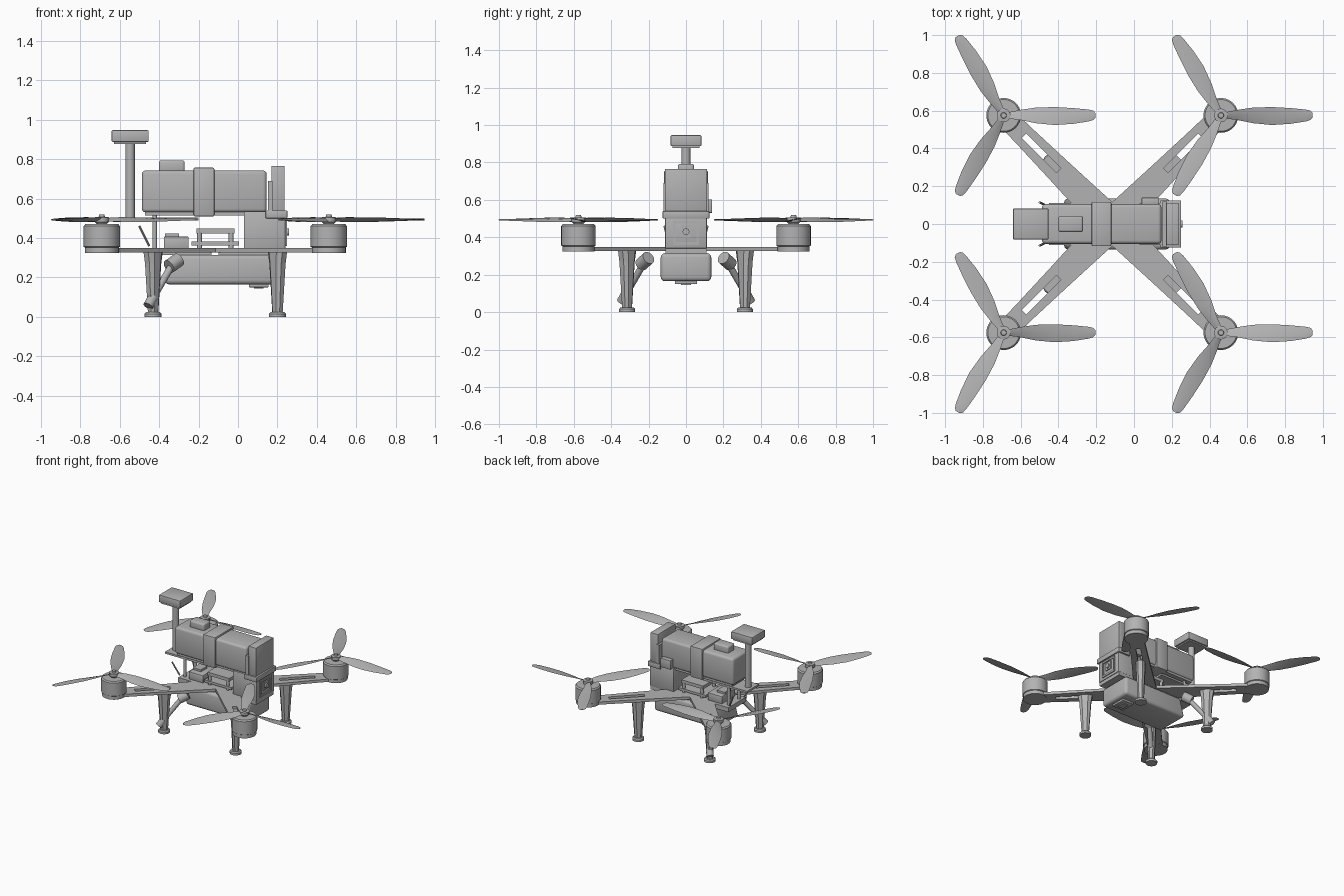
import bpy, bmesh, math
from mathutils import Vector, Matrix

if "Cube" in bpy.data.objects:
    bpy.data.objects.remove(bpy.data.objects["Cube"])

grey = bpy.data.materials.new("plain_grey")
grey.use_nodes = True
COLOUR = (0.45, 0.45, 0.45, 1)
grey.diffuse_color = COLOUR
grey.node_tree.nodes["Principled BSDF"].inputs["Base Color"].default_value = COLOUR

CX = -0.115      # centre of the crossed arms
SPAN = 0.575     # motor offset along x and y
CORNERS = [(sx, sy) for sx in (-1, 1) for sy in (-1, 1)]


def finish(name, bm, smooth=False):
    bmesh.ops.recalc_face_normals(bm, faces=bm.faces)
    mesh = bpy.data.meshes.new(name)
    bm.to_mesh(mesh)
    bm.free()
    mesh.materials.append(grey)
    obj = bpy.data.objects.new(name, mesh)
    bpy.context.collection.objects.link(obj)
    if smooth:
        bpy.ops.object.select_all(action='DESELECT')
        obj.select_set(True)
        bpy.context.view_layer.objects.active = obj
        bpy.ops.object.shade_smooth_by_angle(angle=math.radians(35))
    return obj


def box(name, x, y, z, bevel=0, segments=2):
    """Box from (min, max) pairs, with optional rounded edges."""
    bm = bmesh.new()
    bmesh.ops.create_cube(bm, size=1)
    for v in bm.verts:
        v.co = Vector([(a + b) / 2 + c * (b - a) for (a, b), c in zip((x, y, z), v.co)])
    if bevel:
        bmesh.ops.bevel(bm, geom=bm.edges[:], offset=bevel, segments=segments,
                        profile=0.5, affect='EDGES')
    return finish(name, bm, bool(bevel))


def rod(name, start, end, r1, r2=None, sides=24):
    """Cylinder or cone between two points."""
    a, b = Vector(start), Vector(end)
    bm = bmesh.new()
    turn = (b - a).to_track_quat('Z', 'Y').to_matrix().to_4x4()
    bmesh.ops.create_cone(bm, cap_ends=True, segments=sides, radius1=r1,
                          radius2=r1 if r2 is None else r2, depth=(b - a).length,
                          matrix=Matrix.Translation((a + b) / 2) @ turn)
    return finish(name, bm, True)


def lathe(name, centre, profile, sides=40):
    """Closed turned shape from (radius, height) points."""
    bm = bmesh.new()
    rings = [[bm.verts.new((centre[0] + r * math.cos(math.tau * i / sides),
                            centre[1] + r * math.sin(math.tau * i / sides), z))
              for i in range(sides)] for r, z in profile]
    for lo, hi in zip(rings, rings[1:]):
        for i in range(sides):
            j = (i + 1) % sides
            bm.faces.new((lo[i], lo[j], hi[j], hi[i]))
    bm.faces.new(rings[0])
    bm.faces.new(rings[-1])
    return finish(name, bm, True)


def arm(name, sx, sy):
    """Tapered arm plate with a long slot, laid out along the diagonal."""
    along = Vector((sx, sy, 0)).normalized()
    side = Vector((-along.y, along.x, 0))
    stations = [(0.02, 0.085), (0.4, 0.068), (0.66, 0.058), (0.8, 0.055)]
    slot = 0.017
    bm = bmesh.new()
    grid = [[bm.verts.new(Vector((CX, 0, 0.327)) + along * d + side * s)
             for s in (-w, -slot, slot, w)] for d, w in stations]
    for i in range(3):
        for j in range(3):
            if (i, j) != (1, 1):
                bm.faces.new((grid[i][j], grid[i + 1][j], grid[i + 1][j + 1], grid[i][j + 1]))
    top = bmesh.ops.extrude_face_region(bm, geom=bm.faces[:])["geom"]
    bmesh.ops.translate(bm, vec=(0, 0, 0.022),
                        verts=[v for v in top if isinstance(v, bmesh.types.BMVert)])
    finish(name, bm)


def propeller(name, x, y, spin):
    """Three twisted blades: (distance, lead edge, trail edge, pitch)."""
    sections = [(0.02, 0.018, -0.018, 0.5), (0.09, 0.032, -0.027, 0.4),
                (0.17, 0.043, -0.043, 0.28), (0.27, 0.045, -0.052, 0.2),
                (0.37, 0.039, -0.045, 0.15), (0.45, 0.031, -0.032, 0.11),
                (0.475, 0.025, -0.024, 0.1), (0.486, 0.012, -0.012, 0.1)]
    bm = bmesh.new()
    for k in range(3):
        rot = Matrix.Rotation(math.tau * k / 3, 3, 'Z')
        loops = []
        for d, lead, trail, pitch in sections:
            mid = (lead + trail) / 2
            ring = [(lead, 0), (mid, 0.005), (trail, 0), (mid, -0.003)]
            loops.append([bm.verts.new(rot @ Vector((d, s * math.cos(pitch),
                          s * math.sin(pitch) * spin + h)) + Vector((x, y, 0.493)))
                          for s, h in ring])
        for lo, hi in zip(loops, loops[1:]):
            for i in range(4):
                j = (i + 1) % 4
                bm.faces.new((lo[i], lo[j], hi[j], hi[i]))
        bm.faces.new(loops[0])
        bm.faces.new(loops[-1])
    finish(name, bm, True)


def leg(name, x, y, angle):
    """Tapered leg with a chamfered section turned along its arm."""
    rot = Matrix.Rotation(angle, 3, 'Z')
    bm = bmesh.new()
    rings = []
    for z, a, b in ((0.018, 0.026, 0.022), (0.27, 0.042, 0.032), (0.33, 0.052, 0.034)):
        pts = [(a, b * 0.5), (a * 0.5, b), (-a * 0.5, b), (-a, b * 0.5),
               (-a, -b * 0.5), (-a * 0.5, -b), (a * 0.5, -b), (a, -b * 0.5)]
        rings.append([bm.verts.new(rot @ Vector((p, q, 0)) + Vector((x, y, z))) for p, q in pts])
    for lo, hi in zip(rings, rings[1:]):
        for i in range(8):
            j = (i + 1) % 8
            bm.faces.new((lo[i], lo[j], hi[j], hi[i]))
    bm.faces.new(rings[0])
    bm.faces.new(rings[-1])
    finish(name, bm)


# Arms, motors, propellers and legs at each corner
for sx, sy in CORNERS:
    tag = ("front" if sy < 0 else "back") + ("_left" if sx > 0 else "_right")
    mx, my = CX + sx * SPAN, sy * SPAN
    arm("arm_" + tag, sx, sy)
    lathe("motor_" + tag, (mx, my), [(0.086, 0.325), (0.086, 0.352), (0.092, 0.356),
                                     (0.092, 0.46), (0.084, 0.47), (0.02, 0.471)])
    lathe("hub_" + tag, (mx, my), [(0.015, 0.46), (0.036, 0.482), (0.036, 0.505),
                                   (0.016, 0.507), (0.014, 0.518)], 24)
    propeller("propeller_" + tag, mx, my, sx * sy)
    lx, ly = CX + sx * 0.315, sy * 0.315
    leg("leg_" + tag, lx, ly, math.atan2(sy, sx))
    lathe("foot_" + tag, (lx, ly), [(0.043, 0), (0.043, 0.016), (0.036, 0.024)], 24)

# Slanted antennas beside the rear legs, and thin whips above them
for sy in (-1, 1):
    rod("antenna_mount", (-0.3, sy * 0.2, 0.29), (-0.35, sy * 0.24, 0.255), 0.036)
    rod("antenna_rod", (-0.33, sy * 0.22, 0.27), (-0.435, sy * 0.325, 0.09), 0.018)
    rod("antenna_tip", (-0.43, sy * 0.32, 0.1), (-0.455, sy * 0.345, 0.055), 0.026)
    rod("whip_antenna", (-0.45, sy * 0.09, 0.36), (-0.5, sy * 0.115, 0.46), 0.006, sides=8)

# Lower pod: a hull with drawn-in lower ends, and its camera window
pod = box("lower_pod", (-0.37, 0.19), (-0.135, 0.135), (0.165, 0.315), 0.022, 3)
for v in pod.data.vertices:
    if v.co.x < 0 and v.co.z > 0.25:
        v.co.x += 0.03
box("pod_camera", (0.055, 0.155), (-0.06, 0.06), (0.15, 0.17), 0.004)
box("pod_lens", (0.08, 0.13), (-0.028, 0.028), (0.144, 0.151))

# Centre decks
box("lower_deck_rear", (-0.45, -0.135), (-0.11, 0.11), (0.313, 0.349))
box("lower_deck_front", (-0.1, 0.235), (-0.11, 0.11), (0.313, 0.349))
box("upper_deck", (-0.59, -0.2), (-0.075, 0.075), (0.488, 0.503))
box("battery_tray", (-0.47, 0.15), (-0.095, 0.095), (0.515, 0.532))
for sy in (-1, 1):
    rod("standoff", (-0.422, sy * 0.065, 0.34), (-0.422, sy * 0.065, 0.52), 0.012, sides=12)

# Electronics between the decks
box("power_module", (-0.375, -0.25), (-0.085, 0.085), (0.345, 0.407), 0.004)
box("power_plug", (-0.37, -0.3), (-0.04, 0.04), (0.4, 0.423))
box("controller_base", (-0.235, 0.005), (-0.09, 0.09), (0.363, 0.382))
box("controller_top", (-0.21, -0.018), (-0.085, 0.085), (0.422, 0.447))
for x in (-0.195, -0.035):
    for y in (-0.075, 0.075):
        rod("controller_post", (x, y, 0.34), (x, y, 0.43), 0.012, sides=12)

# Front housing and camera
box("front_housing", (0.03, 0.24), (-0.112, 0.112), (0.34, 0.535), 0.005)
box("housing_lip", (0.14, 0.25), (-0.125, 0.125), (0.5, 0.54), 0.004)
for sy in (-1, 1):
    box("camera_frame_side", (0.235, 0.247), sorted((sy * 0.055, sy * 0.07)), (0.36, 0.49))
for z in (0.36, 0.475):
    box("camera_frame_bar", (0.235, 0.247), (-0.07, 0.07), (z, z + 0.015))
box("camera_body", (0.235, 0.247), (-0.028, 0.028), (0.4, 0.465))
rod("camera_lens", (0.24, 0, 0.43), (0.258, 0, 0.43), 0.018)

# Battery with strap, plug and front shield
box("battery", (-0.487, 0.145), (-0.105, 0.105), (0.53, 0.742), 0.018, 3)
box("battery_strap", (-0.225, -0.12), (-0.117, 0.117), (0.51, 0.756), 0.006)
box("battery_plug", (-0.4, -0.27), (-0.043, 0.043), (0.73, 0.793), 0.012, 3)
box("front_shield", (0.17, 0.236), (-0.112, 0.112), (0.53, 0.766), 0.003)
box("shield_bracket", (0.152, 0.176), (-0.12, 0.12), (0.53, 0.69))
box("side_receiver", (0.04, 0.13), (0.1, 0.14), (0.53, 0.602), 0.004)

# Satellite receiver on its mast
rod("mast", (-0.547, 0, 0.495), (-0.547, 0, 0.885), 0.024)
box("receiver_base", (-0.628, -0.465), (-0.073, 0.073), (0.877, 0.892))
box("receiver", (-0.64, -0.453), (-0.082, 0.082), (0.887, 0.946), 0.005)
